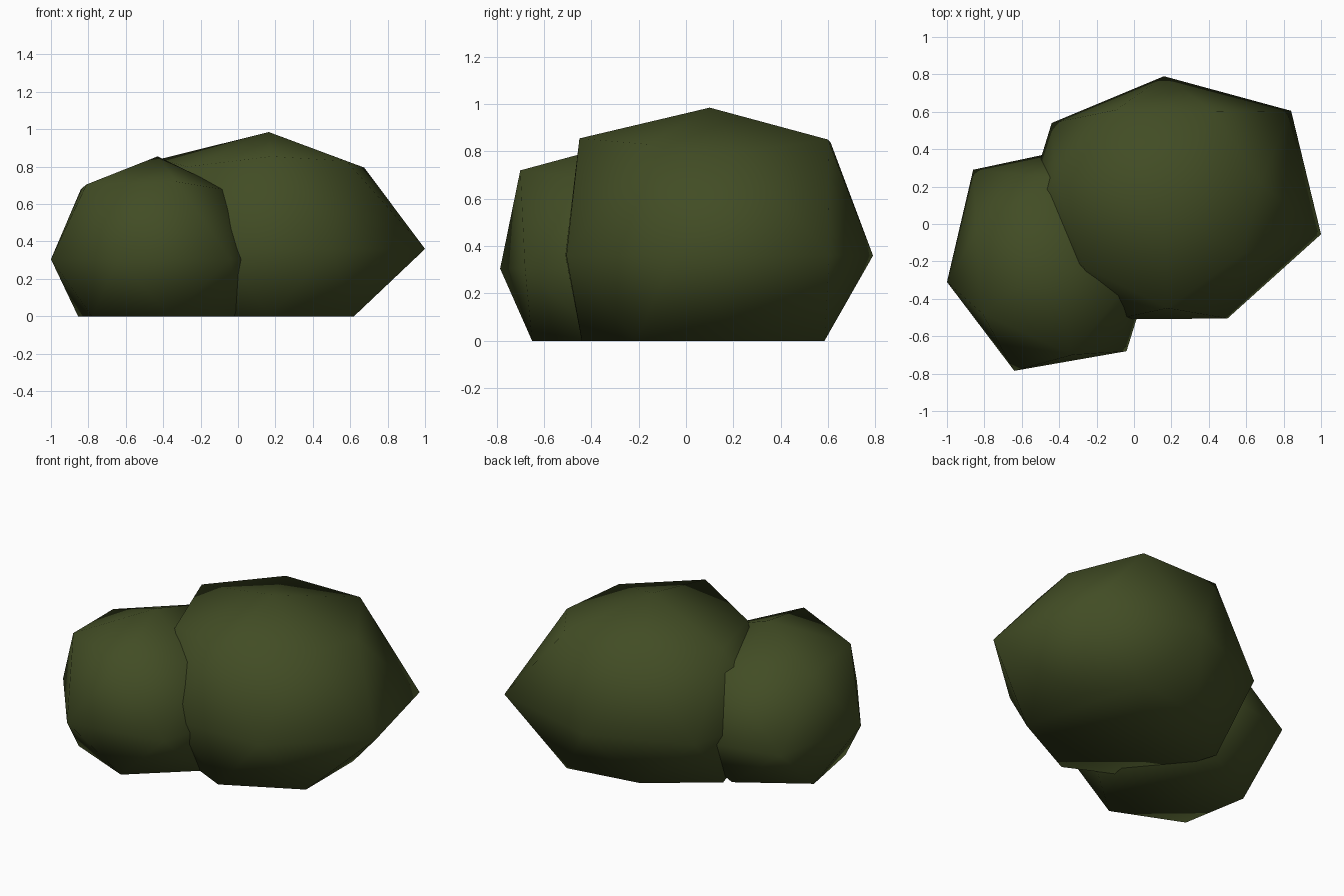
import bpy
import bmesh

# Remove only the default cube
default_cube = bpy.data.objects.get("Cube")
if default_cube:
    bpy.data.objects.remove(default_cube, do_unlink=True)


def make_material(name, colour):
    material = bpy.data.materials.new(name)
    material.use_nodes = True
    material.diffuse_color = colour
    shader = next(node for node in material.node_tree.nodes
                  if node.type == 'BSDF_PRINCIPLED')
    shader.inputs["Base Color"].default_value = colour
    shader.inputs["Roughness"].default_value = 0.9
    return material


def ring(height, outline):
    """Place a flat outline at one height."""
    return [(x, y, height) for x, y in outline]


def make_bush(name, points, material):
    """Wrap a faceted, smooth shaded skin around rings of points."""
    mesh = bpy.data.meshes.new(name)
    bush = bmesh.new()
    for point in points:
        bush.verts.new(point)
    bmesh.ops.convex_hull(bush, input=list(bush.verts))
    # Drop any points that ended up inside the skin
    loose = [vert for vert in bush.verts if not vert.link_faces]
    bmesh.ops.delete(bush, geom=loose, context='VERTS')
    bmesh.ops.recalc_face_normals(bush, faces=list(bush.faces))
    for face in bush.faces:
        face.smooth = True
    bush.to_mesh(mesh)
    bush.free()
    mesh.materials.append(material)
    obj = bpy.data.objects.new(name, mesh)
    bpy.context.collection.objects.link(obj)
    return obj


leaf_green = make_material("dark_leaf_green", (0.054, 0.073, 0.018, 1))

# Large bush: flat base, wide waist, shoulder and crown
large_base = ring(0, [(.62, .26), (.42, .585), (-.04, .51), (-.42, .23),
                      (-.27, -.23), (.17, -.44), (.62, -.21)])
large_waist = ring(.36, [(1, -.055), (.84, .605), (.16, .79), (-.44, .54),
                         (-.6, .02), (-.1, -.51), (.5, -.505)])
large_shoulder = [(.675, .22, .795), (.43, .6, .85), (-.095, .61, .84),
                  (-.42, .24, .84), (-.27, -.23, .8), (.18, -.45, .855),
                  (.58, -.16, .83)]
large_crown = [(.165, .1, .985)]
make_bush("large_bush",
          large_base + large_waist + large_shoulder + large_crown, leaf_green)

# Small bush: same build, tucked into the side of the large one
small_base = ring(0, [(-.78, -.47), (-.855, -.05), (-.46, .2),
                      (-.01, -.34), (-.36, -.65)])
small_waist = ring(.305, [(-1, -.31), (-.86, .29), (-.25, .42),
                          (.14, -.1), (-.04, -.68), (-.64, -.785)])
small_shoulder = [(-.81, -.48, .705), (-.84, -.04, .68), (-.45, .25, .705),
                  (-.06, -.35, .675), (-.33, -.7, .72)]
small_crown = [(-.43, -.2, .855)]
make_bush("small_bush",
          small_base + small_waist + small_shoulder + small_crown, leaf_green)
